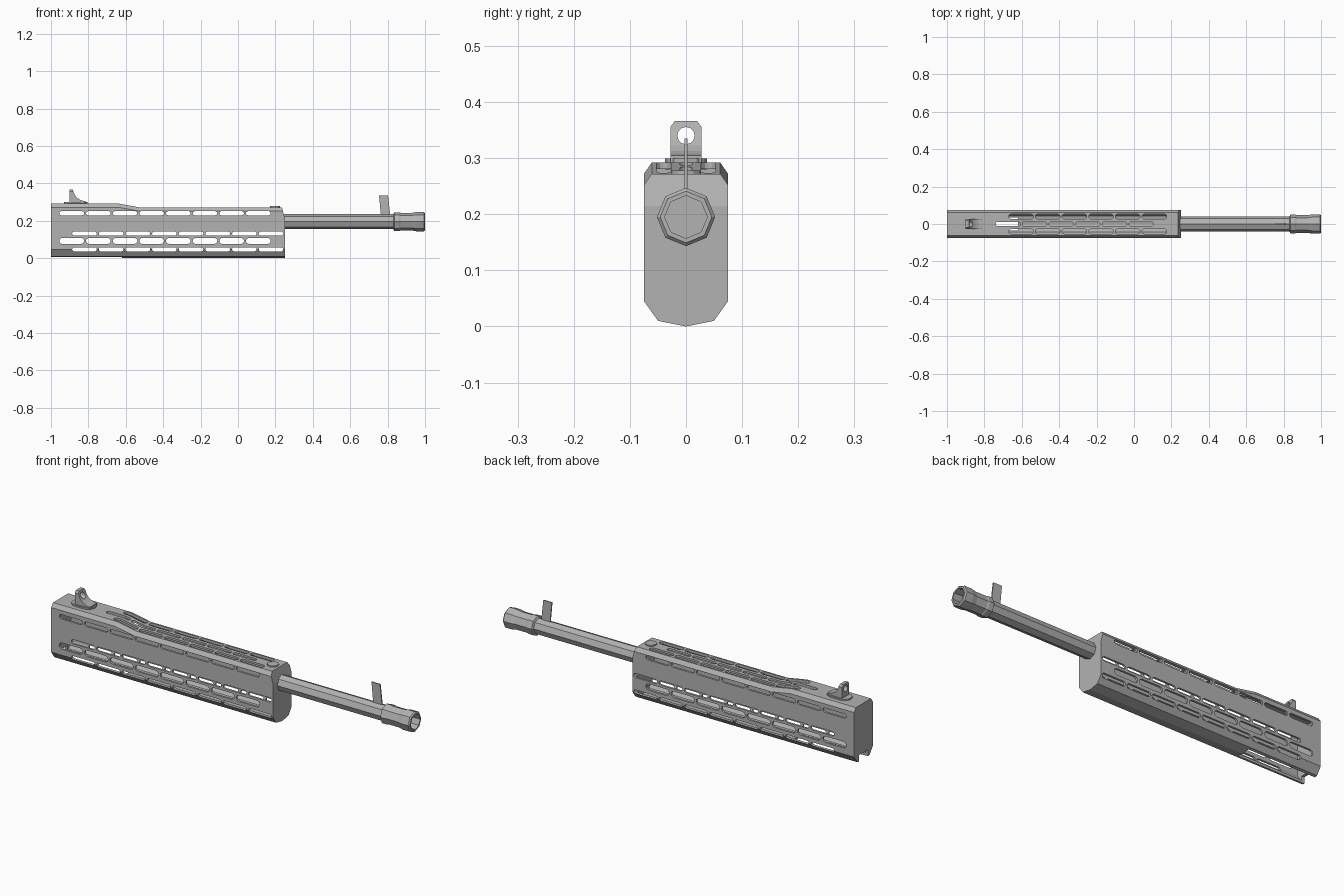
import bpy, bmesh, math
from mathutils import Vector

scene = bpy.context.scene
if "Cube" in bpy.data.objects:
    bpy.data.objects.remove(bpy.data.objects["Cube"], do_unlink=True)

grey = bpy.data.materials.new("plain_grey")
grey.use_nodes = True
grey.diffuse_color = (0.45, 0.45, 0.45, 1)
grey.node_tree.nodes["Principled BSDF"].inputs["Base Color"].default_value = grey.diffuse_color


def finish(name, bm):
    bmesh.ops.recalc_face_normals(bm, faces=bm.faces)
    mesh = bpy.data.meshes.new(name)
    bm.to_mesh(mesh)
    bm.free()
    mesh.materials.append(grey)
    ob = bpy.data.objects.new(name, mesh)
    scene.collection.objects.link(ob)
    return ob


def extrude(bm, points, axis, lo, hi):
    """Prism: 2D outline swept along an axis (0 x, 1 y, 2 z)."""
    def place(p, t):
        c = list(p)
        c.insert(axis, t)
        return bm.verts.new(c)
    a = [place(p, lo) for p in points]
    b = [place(p, hi) for p in points]
    bm.faces.new(a)
    bm.faces.new(b[::-1])
    n = len(a)
    for i in range(n):
        bm.faces.new((a[i], b[i], b[(i + 1) % n], a[(i + 1) % n]))


def prism(name, points, axis, lo, hi):
    bm = bmesh.new()
    extrude(bm, points, axis, lo, hi)
    return finish(name, bm)


def stadium(x0, x1, c, r, steps=6):
    """Outline of a slot with round ends."""
    pts = []
    for cx, start in ((x1 - r, -math.pi / 2), (x0 + r, math.pi / 2)):
        for i in range(steps + 1):
            a = start + math.pi * i / steps
            pts.append((cx + r * math.cos(a), c + r * math.sin(a)))
    return pts


def lathe(name, profile, z, sides=8):
    """Turned part along x; the profile is a list of (x, radius)."""
    bm = bmesh.new()
    rings = []
    for x, r in profile:
        angles = [2 * math.pi * i / sides for i in range(sides)]
        rings.append([bm.verts.new((x, r * math.cos(a), z + r * math.sin(a))) for a in angles])
    for a, b in zip(rings, rings[1:]):
        for i in range(sides):
            j = (i + 1) % sides
            bm.faces.new((a[i], a[j], b[j], b[i]))
    bm.faces.new(rings[0])
    bm.faces.new(rings[-1])
    return finish(name, bm)


def boolean(ob, cutter, operation="DIFFERENCE"):
    mod = ob.modifiers.new("cut", "BOOLEAN")
    mod.operation, mod.solver, mod.object = operation, "EXACT", cutter
    bpy.context.view_layer.update()
    graph = bpy.context.evaluated_depsgraph_get()
    mesh = bpy.data.meshes.new_from_object(ob.evaluated_get(graph))
    ob.modifiers.clear()
    ob.data = mesh
    bpy.data.objects.remove(cutter, do_unlink=True)


# Handguard: a lofted section whose top steps down towards the front
HALF = [(0.05, 0.01), (0.075, 0.045), (0.075, 0.215), (0.075, 0.272), (0.061, 0.292)]
SECTION = [(0, 0)] + HALF + [(-y, z) for y, z in reversed(HALF)]


def loft(name, back, front, sy=1, sz=1):
    bm = bmesh.new()
    rings = []
    for x, drop in ((back, 0), (-0.64, 0), (-0.53, 0.02), (front, 0.02)):
        ring = []
        for y, z in SECTION:
            z -= drop if z > 0.25 else 0
            lean = 0.27 * max(0, z - 0.215) if x == front else 0
            ring.append(bm.verts.new((x - lean, y * sy, 0.145 + (z - 0.145) * sz)))
        rings.append(ring)
    n = len(SECTION)
    for a, b in zip(rings, rings[1:]):
        for i in range(n):
            j = (i + 1) % n
            bm.faces.new((a[i], b[i], b[j], a[j]))
    bm.faces.new(rings[0])
    end = rings[-1]
    bm.faces.new(end[3:9])
    bm.faces.new(end[8:] + end[:4])
    return finish(name, bm)


handguard = loft("handguard", -1.0, 0.25)
boolean(handguard, loft("cavity", -0.985, 0.238, 0.86, 0.92))

# Vent slots: rows through both sides, then rows through the top
PITCH, LENGTH = 0.1425, 0.132
slots = bmesh.new()
for start, z, r in ((-0.955, 0.24, 0.011), (-0.887, 0.131, 0.011),
                    (-0.955, 0.092, 0.016), (-0.887, 0.047, 0.011)):
    for i in range(8):
        x = start + i * PITCH
        extrude(slots, stadium(x, x + LENGTH, z, r), 1, -0.1, 0.1)
for start, y, r in ((-0.67, 0.04, 0.013), (-0.67, -0.04, 0.013), (-0.74, 0, 0.011)):
    for i in range(6):
        x = start + i * PITCH
        extrude(slots, stadium(x, x + LENGTH, y, r), 2, 0.254, 0.32)
boolean(handguard, finish("slot_cutters", slots))

# Open channel under the rear of the handguard
notch = [(-0.036, -0.02), (0.036, -0.02), (0.036, 0.04), (-0.036, 0.04)]
boolean(handguard, prism("notch_cutter", notch, 0, -1.05, -0.62))

# Round button on the front of the top
prism("top_button", stadium(0.17, 0.224, 0, 0.0269), 2, 0.265, 0.278)

# Barrel and hollow muzzle
lathe("barrel", [(0.2, 0.04), (0.86, 0.04)], 0.195)
lathe("muzzle", [(0.83, 0.038), (0.836, 0.05), (0.862, 0.05), (0.87, 0.047), (0.93, 0.047),
                 (0.955, 0.052), (0.994, 0.052), (1.0, 0.046), (1.0, 0.038), (0.9, 0.038)], 0.195)

# Front sight blade
prism("front_sight", [(0.765, 0.22), (0.815, 0.22), (0.802, 0.335), (0.754, 0.335)],
      1, -0.003, 0.003)

# Rear sight: curved leaf with clipped corners and an aperture, on an oval base
curve = [(-0.815 - 0.065 * math.sin(a), 0.365 - 0.06 * math.cos(a))
         for a in (math.radians(15 * i) for i in range(6))]
leaf = [(-0.9, 0.285), (-0.815, 0.285)] + curve + [(-0.884, 0.37), (-0.9, 0.37)]
rear_sight = prism("rear_sight", leaf, 1, -0.028, 0.028)
clip = [(-0.028, 0.28), (0.028, 0.28), (0.028, 0.355), (0.02, 0.366),
        (-0.02, 0.366), (-0.028, 0.355)]
boolean(rear_sight, prism("corner_clip", clip, 0, -1.0, -0.7), "INTERSECT")
boolean(rear_sight, lathe("aperture_cutter", [(-1.0, 0.0155), (-0.7, 0.0155)], 0.34, 12))
prism("rear_sight_base", stadium(-0.93, -0.805, 0, 0.037), 2, 0.28, 0.299)
